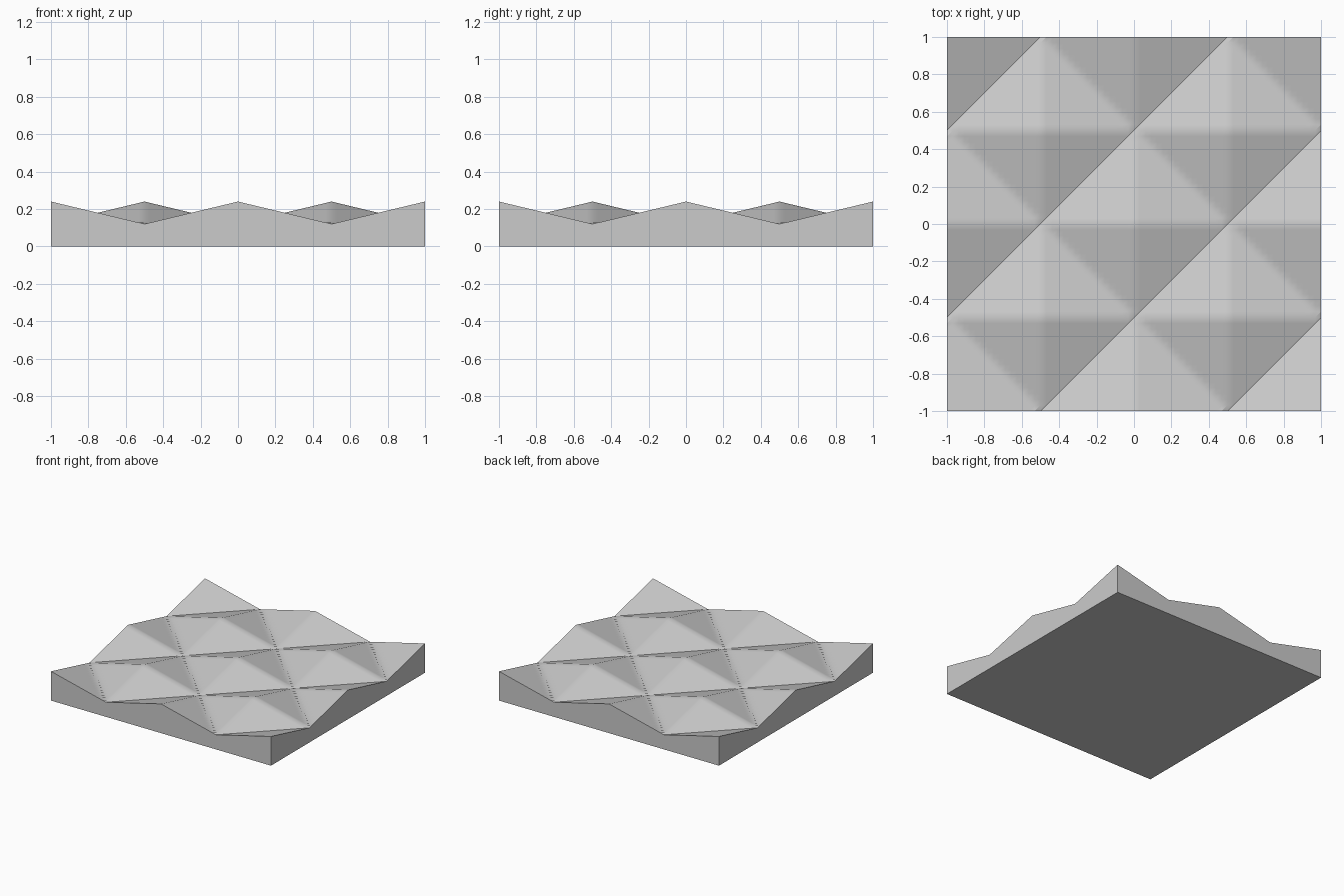
import bpy
import bmesh
import math

CELLS = 64      # fine grid cells per side
PEAK = 0.24     # height of the pyramid tips
SLOPE = 0.24    # fall per unit of distance along x or y

cube = bpy.data.objects.get("Cube")
if cube:
    bpy.data.objects.remove(cube, do_unlink=True)


def make_material(name, colour):
    mat = bpy.data.materials.new(name)
    mat.use_nodes = True
    mat.diffuse_color = colour
    mat.node_tree.nodes["Principled BSDF"].inputs["Base Color"].default_value = colour
    return mat


def pyramid_height(x, y):
    """Pyramids in a diagonal lattice, their bases meeting in valleys."""
    u, v = x + y, x - y
    return PEAK - SLOPE * max(abs(u - round(u)), abs(v - round(v)))


# Top surface: a fine grid raised into pyramids, all cells split the same way
bm = bmesh.new()
bmesh.ops.create_grid(bm, x_segments=CELLS, y_segments=CELLS, size=1)
for vert in bm.verts:
    vert.co.z = pyramid_height(vert.co.x, vert.co.y)
for face in bm.faces[:]:
    corners = sorted(face.verts, key=lambda v: v.co.x + v.co.y)
    bmesh.utils.face_split(face, corners[0], corners[-1])

# Side walls: the rim pulled straight down to the ground
rim = [e for e in bm.edges if e.is_boundary]
walls = bmesh.ops.extrude_edge_only(bm, edges=rim)["geom"]
for vert in (g for g in walls if isinstance(g, bmesh.types.BMVert)):
    vert.co.z = 0

# Flat underside
base_rim = [e for e in bm.edges if e.is_boundary]
bmesh.ops.contextual_create(bm, geom=base_rim)
bmesh.ops.recalc_face_normals(bm, faces=bm.faces[:])

mesh = bpy.data.meshes.new("pyramid_panel")
bm.to_mesh(mesh)
bm.free()
mesh.materials.append(make_material("light_grey", (0.6, 0.6, 0.6, 1)))
panel = bpy.data.objects.new("pyramid_panel", mesh)
bpy.context.collection.objects.link(panel)

# Soft ridges, sharp valleys and rim
bpy.context.view_layer.objects.active = panel
panel.select_set(True)
bpy.ops.object.shade_smooth_by_angle(angle=math.radians(30))
